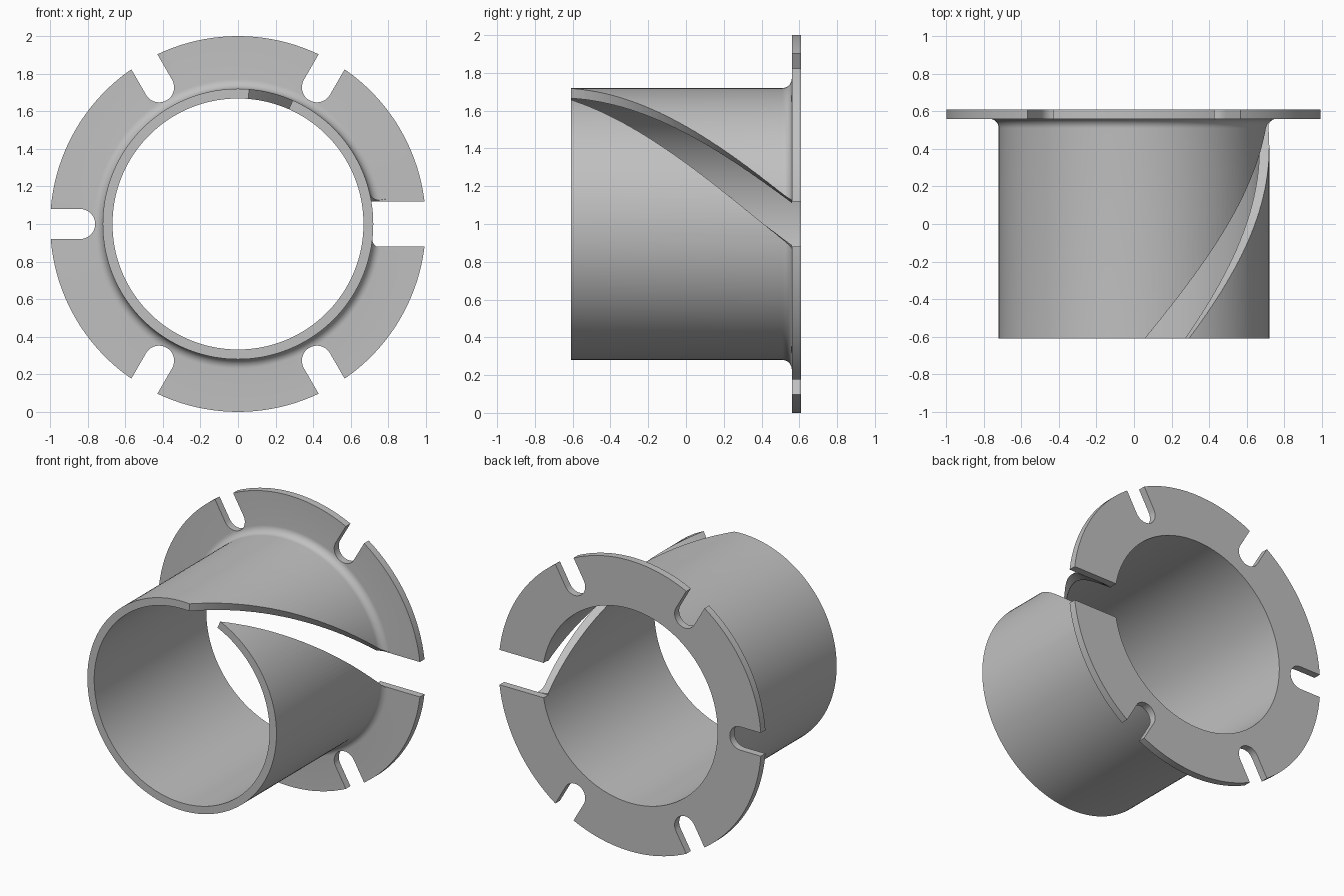
import bpy, bmesh
from math import sin, cos, pi, radians

if "Cube" in bpy.data.objects:
    bpy.data.objects.remove(bpy.data.objects["Cube"])

R_IN, R_OUT, R_FLANGE = 0.668, 0.72, 1.0
Y_FRONT, Y_BACK, Y_FLANGE = -0.61, 0.61, 0.56
FILLET = 0.05
SEGMENTS = 144

grey = bpy.data.materials.new("light grey")
grey.use_nodes = True
grey.diffuse_color = (0.53, 0.53, 0.53, 1)
grey.node_tree.nodes["Principled BSDF"].inputs["Base Color"].default_value = grey.diffuse_color


def around(r, a, y):
    """Point at radius r and angle a about the horizontal axis of the tube."""
    return (r * cos(a), y, 1 + r * sin(a))


def skin(name, rings, closed):
    """Join equal rings of points; close into a loop or cap both ends."""
    bm = bmesh.new()
    rows = [[bm.verts.new(p) for p in ring] for ring in rings]
    n = len(rows[0])
    pairs = list(zip(rows, rows[1:]))
    if closed:
        pairs.append((rows[-1], rows[0]))
    else:
        bm.faces.new(rows[0])
        bm.faces.new(rows[-1])
    for a, b in pairs:
        for i in range(n):
            j = (i + 1) % n
            bm.faces.new((a[i], a[j], b[j], b[i]))
    bmesh.ops.recalc_face_normals(bm, faces=bm.faces)
    mesh = bpy.data.meshes.new(name)
    bm.to_mesh(mesh)
    bm.free()
    mesh.materials.append(grey)
    obj = bpy.data.objects.new(name, mesh)
    bpy.context.collection.objects.link(obj)
    return obj


def prism(name, outline, angle, y0, y1):
    """Extrude a (radial, sideways) outline along y, turned to an angle."""
    c, s = cos(angle), sin(angle)
    return skin(name, [[(u * c - v * s, y, 1 + u * s + v * c) for u, v in outline]
                       for y in (y0, y1)], False)


# Flanged tube: turned profile with a fillet at the flange root
fillet = [(R_OUT + FILLET * (1 - cos(t)), Y_FLANGE - FILLET * (1 - sin(t)))
          for t in (k * pi / 16 for k in range(9))]
profile = [(R_IN, Y_FRONT), (R_OUT, Y_FRONT)] + fillet + [
    (R_FLANGE, Y_FLANGE), (R_FLANGE, Y_BACK), (R_IN, Y_BACK)]
body = skin("flanged_tube", [[around(r, 2 * pi * k / SEGMENTS, y) for r, y in profile]
                             for k in range(SEGMENTS)], True)

# Spiral slot through the tube wall
HALF = radians(9.6)
TWIST = radians(75.7) / (Y_FLANGE - Y_FRONT)
STEPS = 60
rings = []
for k in range(STEPS + 1):
    y = -0.65 + (Y_FLANGE + 0.001 + 0.65) * k / STEPS
    mid = TWIST * (Y_FLANGE - y)
    low, high = mid - HALF, mid + HALF
    rings.append([around(0.6, low, y), around(0.8, low, y), around(0.8, mid, y),
                  around(0.8, high, y), around(0.6, high, y), around(0.6, mid, y)])
cutters = [skin("spiral_cutter", rings, False)]

# Wide straight gap through the flange
gap = [(0.5, -0.12), (1.1, -0.12), (1.1, 0.12), (0.5, 0.12)]
cutters.append(prism("gap_cutter", gap, 0, Y_FLANGE, 0.7))

# Five round-ended bolt slots
W = 0.08
slot = [(1.1, W)] + [(0.84 + W * cos(t), W * sin(t))
                     for t in (pi / 2 + pi * k / 16 for k in range(17))] + [(1.1, -W)]
for k in range(1, 6):
    cutters.append(prism("slot_cutter", slot, k * pi / 3, 0.5, 0.7))

# Cut the openings, then drop the cutters
bpy.ops.object.select_all(action="DESELECT")
bpy.context.view_layer.objects.active = body
body.select_set(True)
for cutter in cutters:
    cutter.hide_render = True
    mod = body.modifiers.new("cut", "BOOLEAN")
    mod.operation = "DIFFERENCE"
    mod.solver = "EXACT"
    mod.object = cutter
    bpy.ops.object.modifier_apply(modifier=mod.name)
    bpy.data.objects.remove(cutter)

bpy.ops.object.shade_smooth_by_angle(angle=radians(30))
